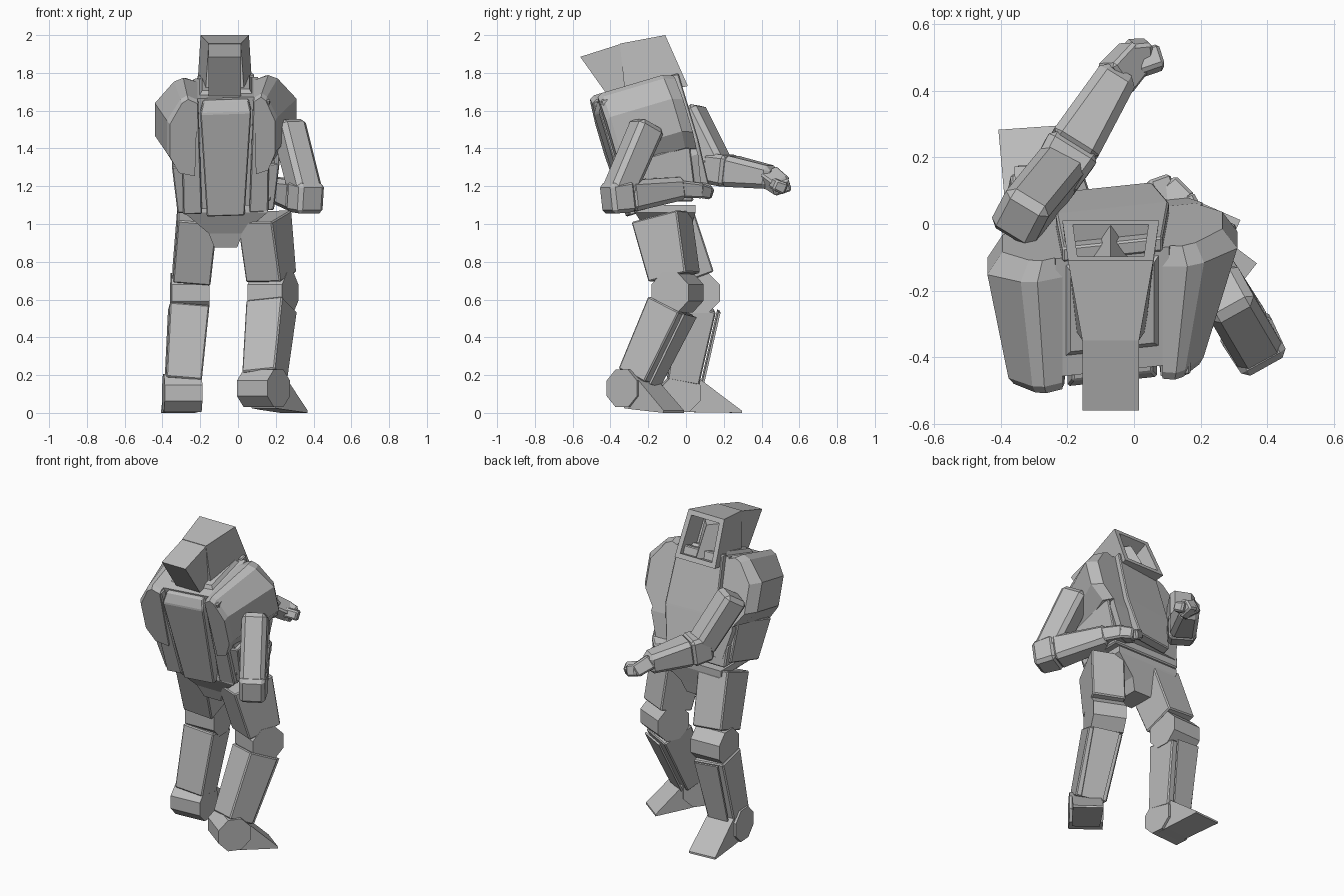
import bpy, bmesh, math
from mathutils import Vector as V, Matrix

if "Cube" in bpy.data.objects:
    bpy.data.objects.remove(bpy.data.objects["Cube"])

grey = bpy.data.materials.new("armour grey")
grey.diffuse_color = (0.5, 0.5, 0.5, 1)
grey.use_nodes = True
grey.node_tree.nodes["Principled BSDF"].inputs["Base Color"].default_value = grey.diffuse_color


def finish(name, bm, bevel=0.0, M=None):
    bmesh.ops.recalc_face_normals(bm, faces=bm.faces)
    if bevel:
        bmesh.ops.bevel(bm, geom=bm.edges[:], offset=bevel, segments=1, affect='EDGES')
    if M:
        bm.transform(M)
    me = bpy.data.meshes.new(name)
    bm.to_mesh(me)
    bm.free()
    me.materials.append(grey)
    ob = bpy.data.objects.new(name, me)
    bpy.context.collection.objects.link(ob)
    return ob


def loft_bm(rings):
    bm = bmesh.new()
    vs = [[bm.verts.new(p) for p in r] for r in rings]
    n = len(rings[0])
    for a, b in zip(vs, vs[1:]):
        for i in range(n):
            bm.faces.new((a[i], a[(i + 1) % n], b[(i + 1) % n], b[i]))
    bm.faces.new(vs[0][::-1])
    bm.faces.new(vs[-1])
    return bm


def loft(name, rings, bevel=0.0, M=None):
    return finish(name, loft_bm(rings), bevel, M)


def rect(x, hw, y0, y1, z):
    return [(x - hw, y0, z), (x + hw, y0, z), (x + hw, y1, z), (x - hw, y1, z)]


def limb(name, p0, p1, s0, s1, fwd, bevel=0.007, off=(0, 0)):
    """Tapered box from p0 to p1; sizes are (width, depth), off shifts it along fwd."""
    p0, p1, f = V(p0), V(p1), V(fwd)
    a = (p1 - p0).normalized()
    f = (f - a * f.dot(a)).normalized()
    s = a.cross(f)
    rings = []
    for p, (w, d), o in ((p0, s0, off[0]), (p1, s1, off[1])):
        c = p + f * o
        rings.append([c + s * (w / 2 * i) + f * (d / 2 * j)
                      for i, j in ((-1, -1), (1, -1), (1, 1), (-1, 1))])
    return loft(name, rings, bevel)


def joint(name, c, axis, r, width):
    """Octagonal hinge drum."""
    a = V(axis).normalized()
    u = V((0, 0, 1))
    w = a.cross(u)
    rings = []
    for k in (-0.5, 0.5):
        rings.append([V(c) + a * (k * width) + (u * math.cos(t) + w * math.sin(t)) * r
                      for t in (math.pi / 8 + i * math.pi / 4 for i in range(8))])
    loft(name, rings)


# ---------- legs ----------
def leg(tag, hip, knee, ankle, kfwd, afwd, toe, sole, thigh):
    kf, af = V(kfwd).normalized(), V(afwd).normalized()
    up = V((0, 0, 1))
    limb(tag + "_thigh", hip, V(knee) + (V(hip) - V(knee)) * 0.2, thigh, (0.2, 0.22), kf)
    joint(tag + "_knee", knee, kf.cross(up), 0.115, 0.2)
    k, a = V(knee), V(ankle)
    t0, t1 = k.lerp(a, 0.14), k.lerp(a, 0.88)
    limb(tag + "_shin", t0, t1, (0.21, 0.2), (0.19, 0.17), kf)
    limb(tag + "_shin_guard", t0, t1, (0.16, 0.012), (0.13, 0.012), kf, 0, (0.12, 0.105))
    joint(tag + "_ankle", ankle, af.cross(up), 0.108, 0.2)
    s = af.cross(up)
    h = V((a.x, a.y, 0))
    rings = []
    for d, hw, z0, z in ((-0.0, 0.08, sole, 0.19), (0.07, 0.085, sole * 0.7, 0.2),
                         (toe, 0.09, 0, 0.012)):
        c = h + af * d
        rings.append([c - s * hw + up * z0, c + s * hw + up * z0, c + s * hw + up * z, c - s * hw + up * z])
    loft(tag + "_foot", rings)


leg("left_leg", (-0.215, -0.08, 1.05), (-0.255, 0.07, 0.635), (-0.295, -0.03, 0.105),
    (-0.04, 1, 0), (-0.07, 1, 0), 0.32, 0.005, (0.21, 0.24))
leg("right_leg", (0.14, -0.13, 1.04), (0.185, -0.045, 0.637), (0.135, -0.28, 0.13),
    (0.4, 0.91, 0), (0.6, 0.8, 0), 0.27, 0.025, (0.2, 0.27))

# ---------- pelvis and belt ----------
CX = -0.065
loft("pelvis", [rect(CX, 0.06, -0.17, 0.0, 0.875), rect(CX, 0.09, -0.2, 0.02, 0.95),
                rect(CX, 0.22, -0.27, 0.05, 1.06), rect(CX, 0.22, -0.27, 0.05, 1.1)])
loft("belt", [rect(CX, 0.24, -0.26, 0.04, 1.12), rect(CX, 0.25, -0.28, 0.02, 1.26)], 0.008)

# ---------- torso, leaning back and slightly twisted ----------
shear = Matrix(((1, 0, 0, 0), (0.11, 1, 0, 0), (0, 0, 1, 0), (0, 0, 0, 1)))
T = Matrix.Translation((CX, -0.19, 1.42)) @ Matrix.Rotation(math.radians(16.5), 4, 'X') @ shear
loft("torso", [rect(0, 0.22, -0.17, 0.17, -0.3), rect(0, 0.27, -0.17, 0.2, -0.12),
               rect(0, 0.22, -0.17, 0.2, 0.15), rect(0, 0.17, -0.17, 0.2, 0.31)], 0, T)
loft("chest_plate", [rect(0, 0.12, 0.17, 0.225, -0.31), rect(0, 0.17, 0.19, 0.235, -0.05),
                     rect(0, 0.15, 0.19, 0.235, 0.32)], 0.006, T)
loft("back_pack", [rect(0, 0.1, -0.22, -0.15, -0.33), rect(0, 0.135, -0.225, -0.15, 0.24),
                   rect(0, 0.12, -0.19, -0.1, 0.3)], 0.006, T)
for s in (-1, 1):
    side = "left" if s < 0 else "right"
    # long strip beside the pack
    loft(side + "_back_strip", [rect(s * 0.175, 0.05, -0.2, -0.13, -0.32),
                                rect(s * 0.19, 0.045, -0.21, -0.13, 0.3)], 0.006, T)
    # chamfered shoulder block running front to back, narrowing at the back
    prof = [(0.15, 0.31), (0.225, 0.335), (0.275, 0.315), (0.375, 0.2), (0.375, 0.02),
            (0.3, -0.07), (0.17, -0.09)]
    k = 0.72 if s < 0 else 0.55
    rings = [[(s * (0.15 + (x - 0.15) * m), y, z - d) for x, z in prof]
             for y, m, d in ((-0.215, k * 0.9, 0.015), (-0.19, k, 0.0), (0.14, 1, 0.0), (0.2, 0.8, 0.02))]
    loft(side + "_shoulder", rings, 0, T)
    # lower side panel
    loft(side + "_flank", [rect(s * 0.22, 0.035, -0.17, 0.13, -0.32),
                           rect(s * 0.255, 0.03, -0.18, 0.17, -0.06)], 0.006, T)
# neck collar
loft("collar", [rect(0, 0.16, -0.13, 0.2, 0.28), rect(0, 0.125, -0.09, 0.16, 0.33)], 0, T)

# ---------- hood ----------
HX = -0.07


def hood_ring(hb, ht, yb, zb, yt, zt):
    return [(HX - hb, yb, zb), (HX + hb, yb, zb), (HX + ht, yt, zt), (HX - ht, yt, zt)]


bm = loft_bm([hood_ring(0.105, 0.085, -0.32, 1.66, -0.35, 1.955),
              hood_ring(0.145, 0.128, 0.01, 1.73, -0.11, 2.0)])
bmesh.ops.recalc_face_normals(bm, faces=bm.faces)
bm.faces.ensure_lookup_table()
front = bm.faces[-1]
bmesh.ops.inset_region(bm, faces=[front], thickness=0.03, use_even_offset=True)
bmesh.ops.inset_region(bm, faces=[front], thickness=0.01, depth=-0.13, use_even_offset=True)
finish("hood", bm)
# triangular tail of the hood
loft("hood_tail", [[(HX + sx * 0.085, y, z) for y, z in
                    ((-0.34, 1.955), (-0.56, 1.885), (-0.4, 1.66), (-0.3, 1.68))] for sx in (-1, 1)])
# wedge-shaped face inside the hood
loft("face", [[(HX - 0.075, -0.12, 1.74), (HX + 0.075, -0.12, 1.74), (HX, 0.0, 1.75)],
              [(HX - 0.06, -0.18, 1.93), (HX + 0.06, -0.18, 1.93), (HX, -0.11, 1.93)]])


# ---------- arms ----------
def arm(tag, sh, el, wr, hand, curl):
    sh, el, wr = V(sh), V(el), V(wr)
    f = wr - el
    d = f.normalized()
    limb(tag + "_upper_arm", sh, el, (0.15, 0.16), (0.15, 0.15), f, 0.025)
    limb(tag + "_elbow", el - d * 0.06, el + d * 0.08, (0.15, 0.16), (0.17, 0.17), (0, 0, 1), 0.02)
    limb(tag + "_forearm", el + d * 0.06, wr, (0.16, 0.17), (0.12, 0.12), (0, 0, 1), 0.025)
    # curled hand: boxes that overlap and shrink along a bent path
    pts = [wr - d * 0.02] + [V(p) for p in hand]
    for i, (a, b) in enumerate(zip(pts, pts[1:])):
        e = (b - a).normalized() * 0.015
        limb(f"{tag}_hand_{i + 1}", a - e, b + e, (0.115 - 0.012 * i, 0.09 - 0.012 * i),
             (0.105 - 0.012 * i, 0.08 - 0.012 * i), curl, 0.01)


arm("left", (-0.35, 0.01, 1.6), (-0.22, 0.17, 1.29), (-0.04, 0.46, 1.245),
    [(0.0, 0.5, 1.205), (0.035, 0.505, 1.195), (0.05, 0.47, 1.21)], (0.3, -0.3, 1))
arm("right", (0.265, -0.2, 1.53), (0.365, -0.37, 1.14), (0.17, -0.02, 1.19),
    [(0.135, 0.06, 1.18), (0.1, 0.1, 1.17), (0.06, 0.09, 1.19)], (0, 0.2, 1))
